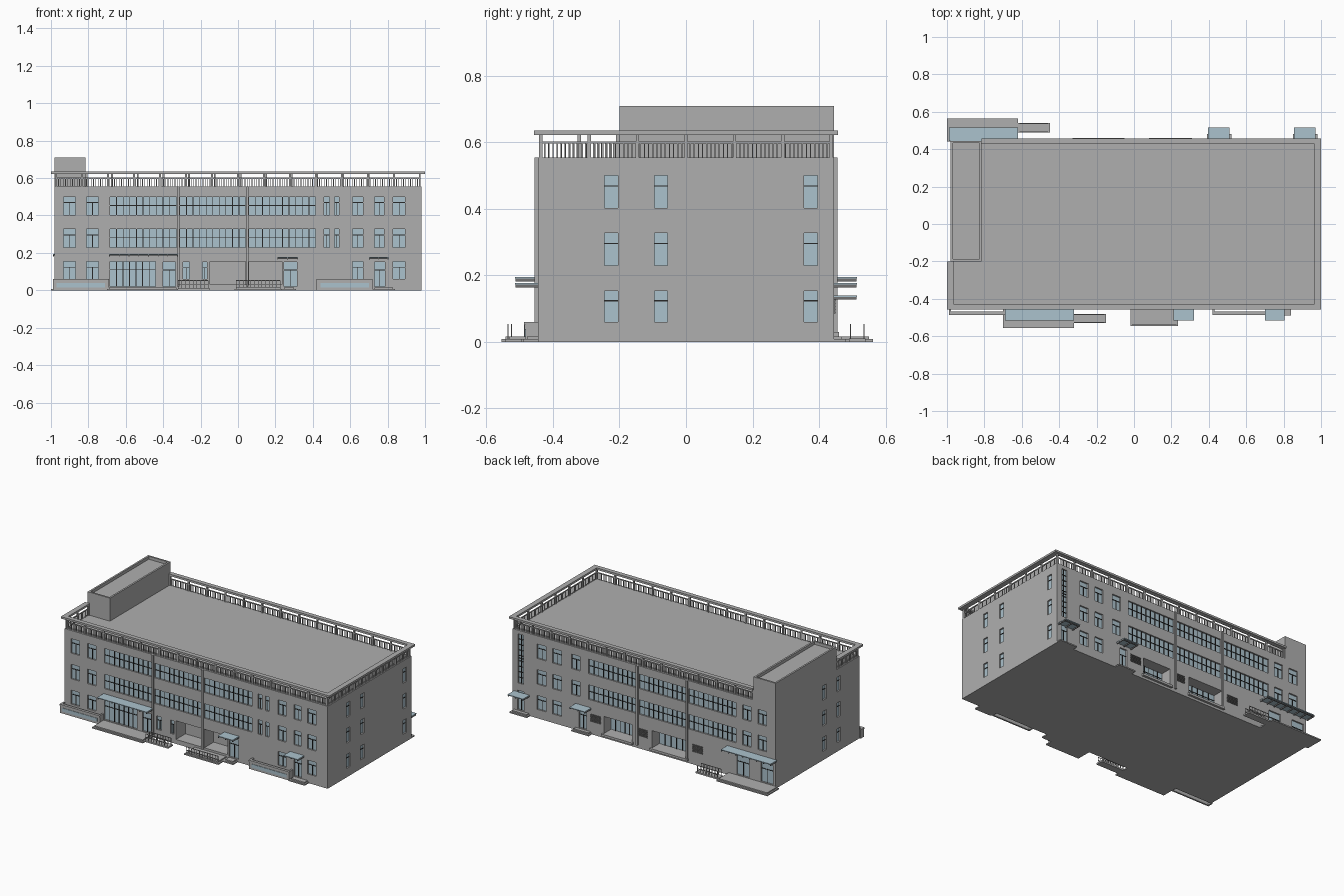
import bpy, bmesh
from mathutils import Matrix, Vector

cube = bpy.data.objects.get("Cube")
if cube:
    bpy.data.objects.remove(cube, do_unlink=True)


def material(name, rgb):
    m = bpy.data.materials.new(name)
    m.use_nodes = True
    m.diffuse_color = (*rgb, 1)
    bsdf = next(n for n in m.node_tree.nodes if n.type == 'BSDF_PRINCIPLED')
    bsdf.inputs["Base Color"].default_value = (*rgb, 1)
    return m


WALL = material("wall grey", (0.43, 0.43, 0.43))
GLASS = material("pale blue glass", (0.41, 0.54, 0.61))
DARK = material("dark frame", (0.02, 0.02, 0.02))
LOUVRE = material("louvre grey", (0.16, 0.16, 0.16))

HX, HY, ROOF = 0.98, 0.445, 0.555
parts = {}


def box(part, mat, x0, x1, y0, y1, z0, z1):
    """Add a box to the named part."""
    bm, _ = parts.setdefault(part, (bmesh.new(), mat))
    size = Vector((x1 - x0, y1 - y0, z1 - z0))
    mid = Vector((x0 + x1, y0 + y1, z0 + z1)) / 2
    bmesh.ops.create_cube(bm, size=1, matrix=Matrix.Translation(mid) @ Matrix.Diagonal((*map(abs, size), 1)))


def wall_box(part, mat, side, u0, u1, d0, d1, z0, z1):
    """Box placed on a facade: u runs along it, d points outwards."""
    s = -1 if side in ("front", "left") else 1
    if side in ("front", "back"):
        a, b = sorted((s * (HY + d0), s * (HY + d1)))
        box(part, mat, u0, u1, a, b, z0, z1)
    else:
        a, b = sorted((s * (HX + d0), s * (HX + d1)))
        box(part, mat, a, b, u0, u1, z0, z1)


def opening(side, u0, u1, z0, z1, depth):
    wall_box("cutter", WALL, side, u0, u1, -depth, 0.03, z0, z1)


def bars(side, u0, u1, z0, z1, cols, transom, base, full=True):
    """Glazing bars over a pane whose face is at depth base."""
    t = 0.002
    zc = z0 + (z1 - z0) * transom
    wall_box("window_frames", DARK, side, u0, u1, base, base + 0.003, zc - t, zc + t)
    for i in range(1, cols):
        u = u0 + (u1 - u0) * i / cols
        wall_box("window_frames", DARK, side, u - t, u + t, base, base + 0.004, z0, z1 if full else zc)


def window(side, u0, u1, z0, z1, cols=2, transom=0.68, depth=0.014, full=False):
    opening(side, u0, u1, z0, z1, depth)
    wall_box("window_glass", GLASS, side, u0, u1, -depth, -depth + 0.004, z0, z1)
    bars(side, u0, u1, z0, z1, cols, transom, -depth + 0.004, full)


ROWS = [(0.06, 0.153), (0.23, 0.327), (0.403, 0.5)]
BANDS = [(-0.685, -0.33), (-0.31, 0.04), (0.06, 0.415)]

# front single windows, every floor unless a door replaces them
for u, w in [(-0.9, 0.064), (-0.778, 0.064), (0.475, 0.03), (0.528, 0.026),
             (0.64, 0.058), (0.755, 0.05), (0.862, 0.064)]:
    for i, (z0, z1) in enumerate(ROWS):
        if i or abs(u) > 0.6 and u != 0.755:
            window("front", u - w / 2, u + w / 2, z0, z1)

# back single windows
for u in (-0.88, -0.765, 0.51, 0.65, 0.765):
    for i, (z0, z1) in enumerate(ROWS):
        if i or u > 0.6:
            window("back", u - 0.032, u + 0.032, z0, z1)

# end windows; the stair end has two columns
for side, cols in (("right", (-0.225, -0.075, 0.375)), ("left", (-0.225, -0.075))):
    for u in cols:
        for z0, z1 in ROWS:
            window(side, u - 0.02, u + 0.02, z0, z1, cols=1)

# long glazed bands and the piers between them
for side in ("front", "back"):
    for u0, u1 in BANDS:
        for z0, z1 in ROWS[1:]:
            window(side, u0, u1, z0, z1, cols=10, transom=0.52, full=True)
    for u in (-0.32, 0.05):
        wall_box("facade_piers", WALL, side, u - 0.006, u + 0.006, 0, 0.01, 0.02, ROOF)

# ground floor glazing and doors
window("front", -0.685, -0.44, 0.02, 0.153, cols=7, full=True)
for u0, u1 in ((-0.4, -0.335), (-0.295, -0.258), (-0.19, -0.165), (0.245, 0.315), (0.73, 0.785)):
    window("front", u0, u1, 0.02 if u0 < -0.3 or u0 > 0 else 0.06, 0.15)
for u0, u1 in ((-0.78, -0.69), (-0.96, -0.87), (0.43, 0.485), (0.895, 0.945)):
    window("back", u0, u1, 0.02, 0.15)

# tall stair glazing at the back corner
window("back", 0.9, 0.94, 0.2, 0.53, cols=2, transom=0.5, full=True)
for k in range(1, 9):
    z = 0.2 + 0.33 * k / 9
    wall_box("window_frames", DARK, "back", 0.9, 0.94, -0.01, -0.006, z - 0.002, z + 0.002)

# recessed porches
for u0, u1 in ((-0.15, 0.04), (0.06, 0.235)):
    opening("front", u0, u1, 0.03, 0.155, 0.1)
for u0, u1 in ((0.09, 0.3), (-0.32, -0.06)):
    window("back", u0, u1, 0.03, 0.145, cols=6, depth=0.08, full=True)
    wall_box("porch_sills", WALL, "back", u0 - 0.01, u1 + 0.01, 0, 0.015, 0.015, 0.03)

# ventilation louvres
for u in (0.36, 0.015, -0.4):
    for k in range(6):
        z = 0.085 + k * 0.009
        wall_box("vent_louvres", LOUVRE, "back", u - 0.04, u + 0.04, 0, 0.004, z, z + 0.006)

# main block and stair tower with a sunken roof
box("main_block", WALL, -HX, HX, -HY, HY, 0, ROOF)
TX, TY, TZ = -0.815, -0.2, 0.71
box("stair_tower", WALL, -HX, TX, TY, HY, ROOF - 0.01, 0.69)
for x0, x1 in ((-HX, -HX + 0.012), (TX - 0.012, TX)):
    box("stair_tower", WALL, x0, x1, TY, HY, 0.69, TZ)
for y0, y1 in ((TY, TY + 0.012), (HY - 0.012, HY)):
    box("stair_tower", WALL, -HX, TX, y0, y1, 0.69, TZ)

# roof crown frame
for x0, x1, y0, y1 in ((-1, 1, -0.457, -0.427), (TX, 1, 0.427, 0.457),
                       (0.965, 1, -0.457, 0.457), (-1, -0.965, -0.457, TY)):
    box("crown_frame", WALL, x0, x1, y0, y1, 0.622, 0.635)


def balustrade(axis, fixed, a, b):
    """Posts, handrail and balusters along one roof edge."""
    def bar(u0, u1, r, z0, z1, part):
        if axis == "x":
            box(part, WALL, u0, u1, fixed - r, fixed + r, z0, z1)
        else:
            box(part, WALL, fixed - r, fixed + r, u0, u1, z0, z1)
    bar(a, b, 0.003, 0.596, 0.602, "roof_handrail")
    n = round((b - a) / 0.0125)
    for i in range(n + 1):
        u = a + (b - a) * i / n
        bar(u - 0.0018, u + 0.0018, 0.0018, ROOF, 0.598, "roof_balusters")
    n = round((b - a) / 0.14)
    for i in range(n + 1):
        u = a + (b - a) * i / n
        bar(u - 0.005, u + 0.005, 0.005, ROOF, 0.624, "roof_posts")


balustrade("x", -0.437, -0.972, 0.972)
balustrade("x", 0.437, TX + 0.005, 0.972)
balustrade("y", 0.972, -0.437, 0.437)
balustrade("y", -0.972, -0.437, TY - 0.005)


# glazed canopies on dark ribs
def canopy(side, u0, u1, z):
    wall_box("canopy_glass", GLASS, side, u0, u1, 0, 0.07, z, z + 0.005)
    wall_box("canopy_ribs", LOUVRE, side, u0, u1, 0.055, 0.06, z - 0.005, z)
    n = max(2, round((u1 - u0) / 0.05))
    for i in range(n + 1):
        u = u0 + 0.003 + (u1 - u0 - 0.006) * i / n
        wall_box("canopy_ribs", LOUVRE, side, u - 0.002, u + 0.002, 0, 0.068, z - 0.008, z)


canopy("front", -0.69, -0.32, 0.19)
canopy("front", 0.21, 0.32, 0.172)
canopy("front", 0.7, 0.805, 0.172)
canopy("back", -0.99, -0.62, 0.19)
canopy("back", 0.395, 0.51, 0.172)
canopy("back", 0.855, 0.97, 0.135)

# entrance platforms, in two shallow steps, and ramps
for side, u0, u1, d in (("front", -0.7, -0.32, 0.11), ("front", -0.02, 0.235, 0.1),
                        ("front", 0.235, 0.31, 0.05), ("front", 0.72, 0.84, 0.045),
                        ("back", -1, -0.62, 0.118), ("back", 0.39, 0.52, 0.035), ("back", 0.85, 0.98, 0.035)):
    wall_box("entrance_platforms", WALL, side, u0, u1, -0.005, d, 0, 0.008)
    wall_box("entrance_platforms", WALL, side, u0 + 0.01, u1 - 0.01, -0.005, d - 0.012, 0.008, 0.016)
wall_box("ramps", WALL, "front", -0.32, -0.15, 0.035, 0.085, 0, 0.01)
wall_box("ramps", WALL, "back", -0.62, -0.45, 0.045, 0.095, 0, 0.01)


# ground railings
def railing(side, u0, u1, d):
    for z in (0.03, 0.052):
        wall_box("ground_railings", WALL, side, u0, u1, d - 0.0015, d + 0.0015, z - 0.002, z + 0.002)
    n = round((u1 - u0) / 0.02)
    for i in range(n + 1):
        u = u0 + (u1 - u0) * i / n
        wall_box("ground_railings", WALL, side, u - 0.0015, u + 0.0015, d - 0.0015, d + 0.0015, 0.006, 0.052)


for d in (0.04, 0.08):
    railing("front", -0.32, -0.16, d)
    railing("back", -0.61, -0.46, d + 0.01)
railing("front", -0.01, 0.225, 0.09)

# light well walls with long glazed strips
for u0, u1 in ((-0.99, -0.69), (0.42, 0.72)):
    wall_box("light_well_walls", WALL, "front", u0, u1, 0.027, 0.038, 0, 0.05)
    wall_box("light_well_walls", WALL, "front", u0, u1, 0.024, 0.042, 0.05, 0.06)
    for a in (u0, u1 - 0.011):
        wall_box("light_well_walls", WALL, "front", a, a + 0.011, 0, 0.03, 0, 0.06)
    wall_box("light_well_glass", GLASS, "front", u0 + 0.02, u1 - 0.02, 0.036, 0.041, 0.015, 0.038)

# turn the parts into objects
objects = {}
for name, (bm, mat) in parts.items():
    mesh = bpy.data.meshes.new(name)
    bm.to_mesh(mesh)
    bm.free()
    mesh.materials.append(mat)
    objects[name] = bpy.data.objects.new(name, mesh)
    bpy.context.scene.collection.objects.link(objects[name])

# cut the openings into the main block
block, cutter = objects["main_block"], objects["cutter"]
cutter.hide_render = True
mod = block.modifiers.new("openings", 'BOOLEAN')
mod.operation, mod.solver, mod.object = 'DIFFERENCE', 'EXACT', cutter
bpy.context.view_layer.update()
cut = bpy.data.meshes.new_from_object(block.evaluated_get(bpy.context.evaluated_depsgraph_get()))
block.modifiers.clear()
block.data = cut
bpy.data.objects.remove(cutter, do_unlink=True)
